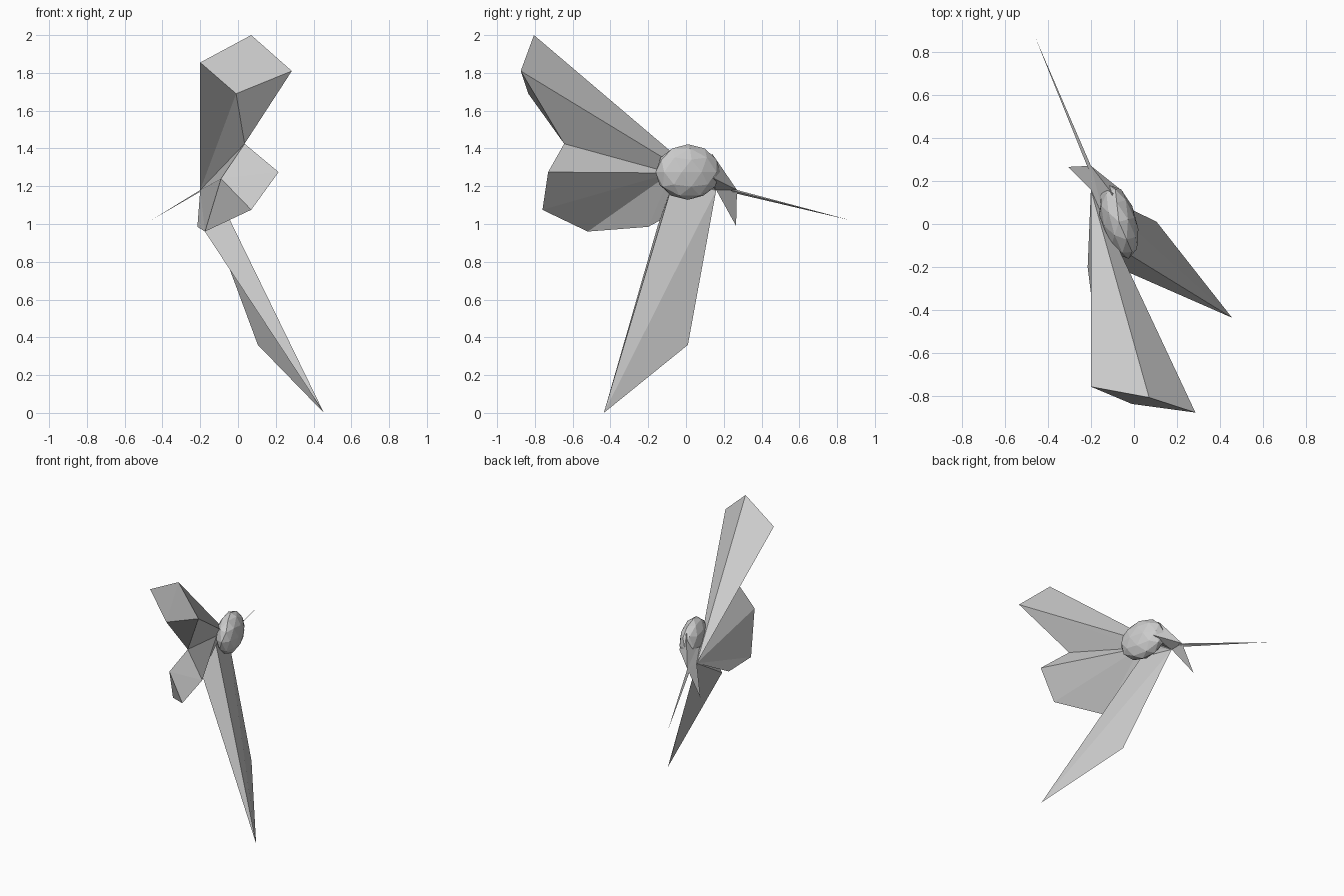
import bpy, bmesh, math
from mathutils import Matrix

cube = bpy.data.objects.get("Cube")
if cube:
    bpy.data.objects.remove(cube, do_unlink=True)

grey = bpy.data.materials.new("paper_grey")
grey.use_nodes = True
tone = (0.6, 0.6, 0.6, 1)
grey.diffuse_color = tone
grey.node_tree.nodes["Principled BSDF"].inputs["Base Color"].default_value = tone

# Named fold corners shared by the pieces
P = {
    "hub": (-0.2, 0.16, 1.18), "flank": (-0.12, -0.08, 1.27),
    # upper wing
    "A": (-0.2, -0.755, 1.855), "B": (0.07, -0.805, 2.0),
    "C": (0.285, -0.875, 1.81), "D": (-0.01, -0.835, 1.69),
    "E": (0.035, -0.645, 1.425),
    # middle wing
    "F": (-0.09, -0.684, 1.24), "G": (0.215, -0.73, 1.275),
    "H": (0.07, -0.76, 1.075), "I": (-0.175, -0.52, 0.96),
    "J": (-0.215, -0.2, 0.985),
    # tail
    "root": (-0.195, -0.15, 0.99), "belly": (-0.13, -0.075, 1.2),
    "T": (0.455, -0.435, 0.0), "M": (0.105, 0.01, 0.36),
    # head and beak
    "nose": (-0.2, 0.27, 1.18), "throat": (-0.305, 0.265, 0.99),
    "brow": (-0.1, 0.14, 1.37), "cheek": (-0.05, 0.15, 1.24),
    "nape": (-0.13, 0.0, 1.3), "lip": (-0.21, 0.25, 1.165),
    "lip2": (-0.185, 0.235, 1.18), "K": (-0.46, 0.87, 1.02),
}


def finish(name, bm):
    bmesh.ops.recalc_face_normals(bm, faces=bm.faces)
    mesh = bpy.data.meshes.new(name)
    bm.to_mesh(mesh)
    bm.free()
    mesh.materials.append(grey)
    obj = bpy.data.objects.new(name, mesh)
    bpy.context.collection.objects.link(obj)


def folded(name, faces):
    """Flat sheets, each face given as corner names."""
    bm = bmesh.new()
    verts = {}
    for face in faces:
        keys = face.split()
        for k in keys:
            if k not in verts:
                verts[k] = bm.verts.new(P[k])
        bm.faces.new([verts[k] for k in keys])
    finish(name, bm)


# Faceted egg-shaped body
bm = bmesh.new()
bmesh.ops.create_icosphere(bm, subdivisions=2, radius=1)
bm.transform(Matrix.Translation((-0.07, 0.01, 1.275))
             @ Matrix.Rotation(math.radians(15), 4, "Z")
             @ Matrix.Diagonal((0.083, 0.177, 0.147, 1)))
finish("body", bm)

folded("upper_wing", ["A B D", "B C D", "A B hub", "B C hub", "A D hub",
                      "D E hub", "C D E", "C E flank", "C flank hub", "E flank hub"])
folded("middle_wing", ["E G F", "G H F", "F H I", "E G flank", "G H flank",
                       "H I flank", "I J flank", "I J hub", "F I hub",
                       "E F hub", "E flank hub", "J flank hub"])
folded("tail", ["root belly T", "belly hub T", "root hub T", "root belly hub"])
folded("tail_fin", ["hub M T"])
folded("head", ["brow cheek nose", "cheek hub nose", "nape brow nose",
                "hub nape nose", "nape brow cheek", "nape cheek hub"])
folded("throat", ["hub nose throat"])
folded("beak", ["nose lip K", "lip lip2 K", "lip2 nose K", "nose lip lip2"])
